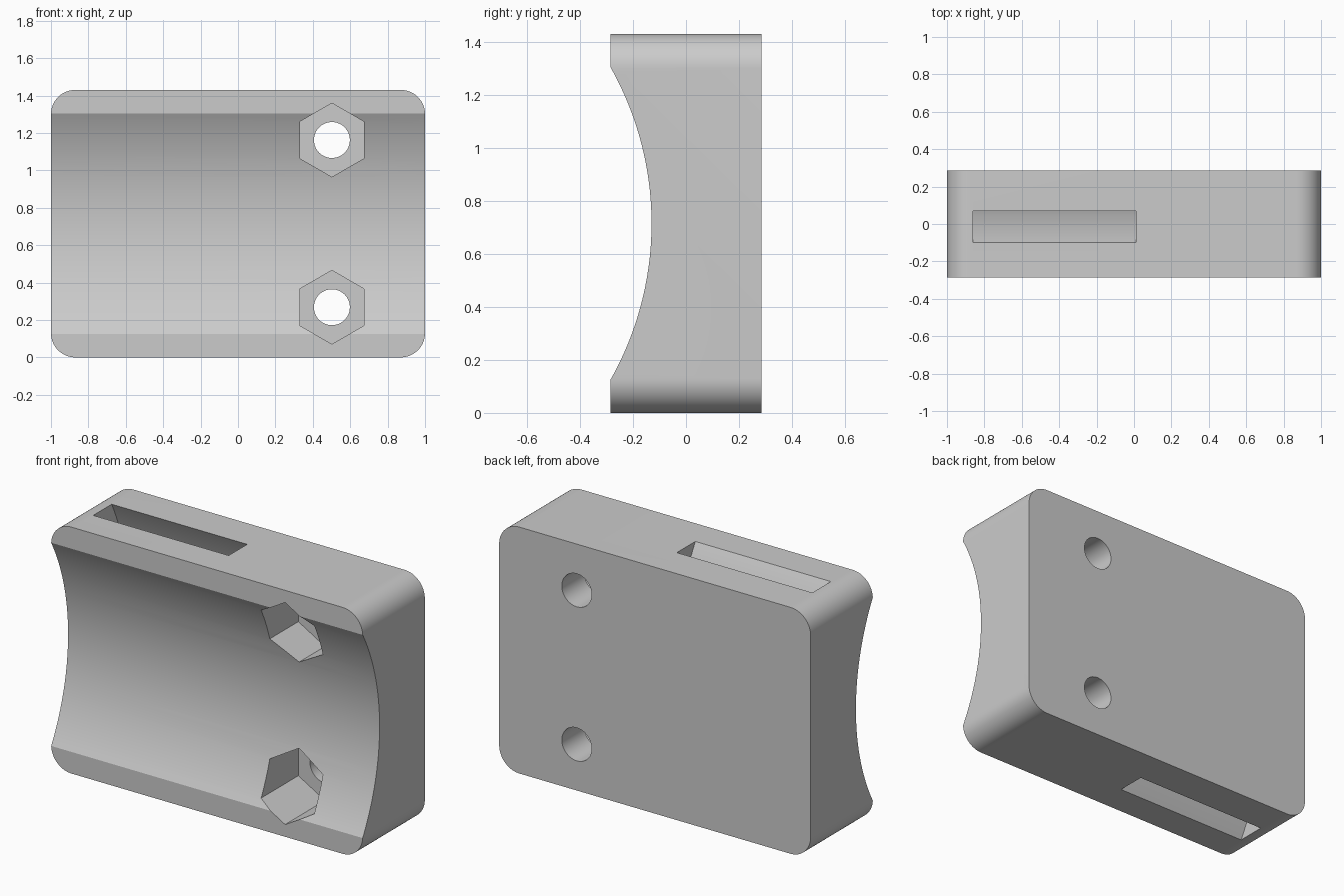
import bpy, bmesh, math
from mathutils import Vector

cube = bpy.data.objects.get("Cube")
if cube:
    bpy.data.objects.remove(cube, do_unlink=True)

HEIGHT, DEPTH, CORNER = 1.43, 0.57, 0.13
MID = HEIGHT / 2
AXIS_Y, SADDLE_R = -1.33, 1.2      # axis of the saddle, which runs along x
SLOT_IN, SLOT_OUT = 1.423, 1.572   # strap slot is concentric with the saddle

grey = bpy.data.materials.new("plain grey")
grey.use_nodes = True
colour = (0.6, 0.6, 0.6, 1)
grey.diffuse_color = colour
grey.node_tree.nodes["Principled BSDF"].inputs["Base Color"].default_value = colour


def prism(name, outline, push):
    """Extrude a closed outline of 3D points along a vector."""
    bm = bmesh.new()
    face = bm.faces.new([bm.verts.new(p) for p in outline])
    new = bmesh.ops.extrude_face_region(bm, geom=[face])["geom"]
    verts = [v for v in new if isinstance(v, bmesh.types.BMVert)]
    bmesh.ops.translate(bm, verts=verts, vec=Vector(push))
    bmesh.ops.recalc_face_normals(bm, faces=bm.faces)
    mesh = bpy.data.meshes.new(name)
    bm.to_mesh(mesh)
    bm.free()
    mesh.materials.append(grey)
    obj = bpy.data.objects.new(name, mesh)
    bpy.context.collection.objects.link(obj)
    return obj


def arc(radius, start, end, steps):
    """Points on a circular arc, angles in degrees."""
    angles = [math.radians(start + (end - start) * i / steps) for i in range(steps + 1)]
    return [(radius * math.cos(a), radius * math.sin(a)) for a in angles]


# Rounded block
outline = []
for i, (sx, sz) in enumerate([(1, 1), (-1, 1), (-1, -1), (1, -1)]):
    for x, z in arc(CORNER, 90 * i, 90 * i + 90, 16):
        outline.append((x + sx * (1 - CORNER), -DEPTH / 2, z + MID + sz * (MID - CORNER)))
block = prism("clamp_block", outline, (0, DEPTH, 0))

# Cylindrical saddle across the front
cutters = [prism("saddle_cutter",
                 [(-1.2, AXIS_Y + y, MID + z) for y, z in arc(SADDLE_R, 0, 360, 180)[:-1]],
                 (2.4, 0, 0))]

# Curved strap slot from top to bottom
ring = arc(SLOT_OUT, -40, 40, 48) + arc(SLOT_IN, 40, -40, 48)
cutters.append(prism("strap_slot_cutter",
                     [(-0.86, AXIS_Y + y, MID + z) for y, z in ring], (0.87, 0, 0)))

# Nut pockets and bolt holes
for label, z0 in (("lower", 0.268), ("upper", 1.162)):
    for part, radius, sides, y0, y1 in (("nut_pocket", 0.197, 6, -0.6, 0.08),
                                        ("bolt_hole", 0.096, 48, 0, 0.5)):
        shape = [(0.502 + x, y0, z0 + z) for x, z in arc(radius, 90, 450, sides)[:-1]]
        cutters.append(prism(f"{label}_{part}_cutter", shape, (0, y1 - y0, 0)))

bpy.ops.object.select_all(action="DESELECT")
block.select_set(True)
bpy.context.view_layer.objects.active = block
for cutter in cutters:
    mod = block.modifiers.new(cutter.name, "BOOLEAN")
    mod.operation, mod.solver, mod.object = "DIFFERENCE", "EXACT", cutter
    bpy.ops.object.modifier_apply(modifier=mod.name)
for cutter in cutters:
    bpy.data.objects.remove(cutter, do_unlink=True)

bpy.ops.object.shade_smooth_by_angle(angle=math.radians(25))
